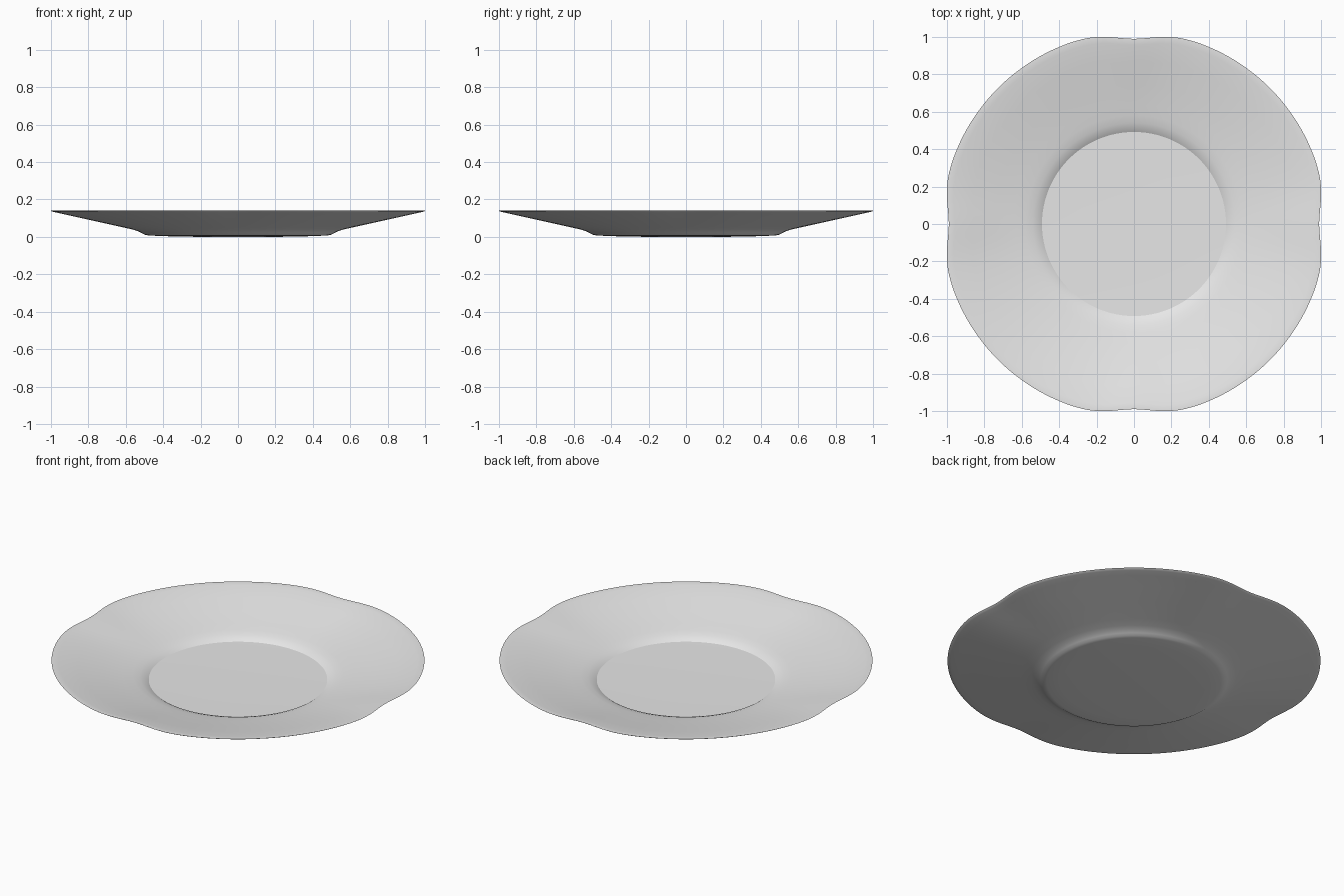
import bpy
import bmesh
from math import cos, sin, pi, exp, radians

cube = bpy.data.objects.get("Cube")
if cube:
    bpy.data.objects.remove(cube, do_unlink=True)

SEGMENTS = 160
RIM = 1.028          # rim radius between the notches
NOTCH_DEPTH = 0.038
NOTCH_WIDTH = radians(9.2)

# Cross-section: underside from the centre out, over the lip, back to the floor
PROFILE = [
    (0.20, 0.0), (0.40, 0.004), (0.48, 0.008), (0.50, 0.012),
    (0.515, 0.021), (0.535, 0.031), (0.565, 0.040), (0.62, 0.052),
    (0.75, 0.079), (0.88, 0.106), (0.97, 0.125), (1.01, 0.133),
    (1.024, 0.137), (RIM, 0.140),
    (1.015, 0.140), (0.99, 0.137), (0.88, 0.115), (0.75, 0.088),
    (0.64, 0.066), (0.58, 0.055), (0.54, 0.046), (0.51, 0.035),
    (0.492, 0.024), (0.30, 0.021),
]


def notch(angle):
    """Strength of the nearest of four rim notches, one per axis."""
    offset = (angle + pi / 4) % (pi / 2) - pi / 4
    return exp(-(offset / NOTCH_WIDTH) ** 2)


def ring(bm, radius, z):
    # The notches fade out from the lip to the foot
    fade = max(0.0, (radius - 0.56) / (RIM - 0.56)) ** 1.5
    verts = []
    for i in range(SEGMENTS):
        a = 2 * pi * i / SEGMENTS
        r = radius - NOTCH_DEPTH * fade * notch(a)
        verts.append(bm.verts.new((r * cos(a), r * sin(a), z)))
    return verts


# Plate body, swept around the z axis
bm = bmesh.new()
rings = [ring(bm, r, z) for r, z in PROFILE]
for low, high in zip(rings, rings[1:]):
    for i in range(SEGMENTS):
        j = (i + 1) % SEGMENTS
        bm.faces.new((low[i], low[j], high[j], high[i]))
bm.faces.new(rings[0][::-1])
bm.faces.new(rings[-1])
bmesh.ops.recalc_face_normals(bm, faces=bm.faces)

mesh = bpy.data.meshes.new("plate")
bm.to_mesh(mesh)
bm.free()
plate = bpy.data.objects.new("plate", mesh)
bpy.context.collection.objects.link(plate)

# Plain glaze
glaze = bpy.data.materials.new("pale_grey_glaze")
glaze.use_nodes = True
colour = (0.8, 0.8, 0.8, 1.0)
glaze.diffuse_color = colour
glaze.node_tree.nodes["Principled BSDF"].inputs["Base Color"].default_value = colour
mesh.materials.append(glaze)

# Smooth body with a crease around the floor
bpy.ops.object.select_all(action="DESELECT")
plate.select_set(True)
bpy.context.view_layer.objects.active = plate
bpy.ops.object.shade_smooth_by_angle(angle=radians(30))
